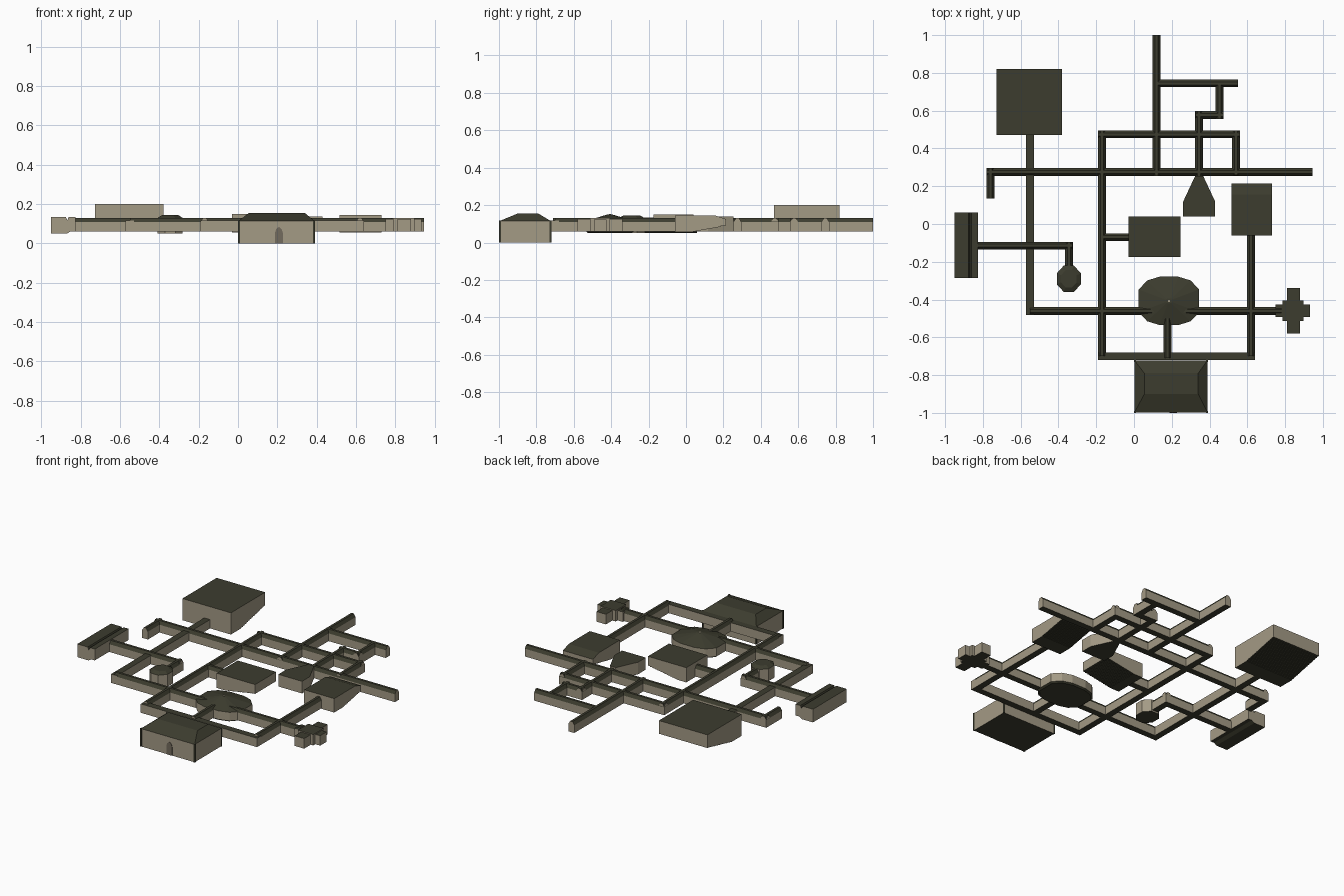
import bpy, bmesh, math
from mathutils import Vector

if "Cube" in bpy.data.objects:
    bpy.data.objects.remove(bpy.data.objects["Cube"])


def make_mat(name, rgb):
    m = bpy.data.materials.new(name)
    m.diffuse_color = (*rgb, 1)
    m.use_nodes = True
    m.node_tree.nodes["Principled BSDF"].inputs["Base Color"].default_value = m.diffuse_color
    return m


WALL = make_mat("tan wall", (0.37, 0.325, 0.235))
DARK = make_mat("dark olive roof and floor", (0.046, 0.046, 0.028))
DOOR = make_mat("brown door", (0.17, 0.145, 0.11))


def loft(name, loops, rule=None, mats=(WALL, DARK)):
    """Skin a stack of equal loops, cap both ends; tilted and level faces are dark."""
    bm = bmesh.new()
    rings = [[bm.verts.new(p) for p in loop] for loop in loops]
    n = len(rings[0])
    for a, b in zip(rings, rings[1:]):
        for i in range(n):
            bm.faces.new((a[i], a[(i + 1) % n], b[(i + 1) % n], b[i]))
    bm.faces.new(rings[0])
    bm.faces.new(rings[-1])
    bmesh.ops.recalc_face_normals(bm, faces=bm.faces[:])
    bm.normal_update()
    for f in bm.faces:
        f.material_index = int(abs(f.normal.z) > 0.3 or bool(rule and rule(f.calc_center_median())))
    me = bpy.data.meshes.new(name)
    bm.to_mesh(me)
    bm.free()
    for m in mats:
        me.materials.append(m)
    ob = bpy.data.objects.new(name, me)
    bpy.context.collection.objects.link(ob)
    return ob


def room(name, outline, levels):
    """Outline about its centre, given as (centre, points); levels are (z, scale)."""
    (cx, cy), pts = outline
    return loft(name, [[(cx + x * s, cy + y * s, z) for x, y in pts] for z, s in levels])


def corridor(name, x0, y0, x1, y1, flat=False):
    h, top = 0.021, 0.117 if flat else 0.13
    t = h if flat else 0.008
    prof = [(-h, 0.06), (h, 0.06), (h, 0.11), (t, top), (-t, top), (-h, 0.11)]
    if x0 == x1:
        loops = [[(x0 + a, y, z) for a, z in prof] for y in (y0, y1)]
    else:
        loops = [[(x, y0 + a, z) for a, z in prof] for x in (x0, x1)]
    return loft(name, loops)


def stair_room(name, x0, x1, y0, y1, z0, z1, top, flat, steps, axis, back_top=None):
    """Hall whose stepped floor climbs along the given axis."""
    s0, s1 = (y0, y1) if axis == 'y' else (x0, x1)
    back_top = back_top or top
    start = s0 + (s1 - s0) * flat
    prof = [(s0, top), (s0, z0)]
    for i in range(steps):
        s = start + (s1 - start) * i / steps
        prof += [(s, z0 + (z1 - z0) * i / steps), (s, z0 + (z1 - z0) * (i + 1) / steps)]
    prof += [(s1, z1), (s1, back_top)]
    if back_top != top:
        prof.append((s1 - 0.06, top))
    if axis == 'y':
        loops = [[(x, s, z) for s, z in prof] for x in (x0, x1)]
        inner = lambda c: y0 + 1e-4 < c.y < y1 - 1e-4 and x0 + 1e-4 < c.x < x1 - 1e-4
    else:
        loops = [[(s, y, z) for s, z in prof] for y in (y0, y1)]
        inner = lambda c: x0 + 1e-4 < c.x < x1 - 1e-4 and y0 + 1e-4 < c.y < y1 - 1e-4
    return loft(name, loops, inner)


def box(name, x0, x1, y0, y1, z0, z1, mats=(WALL, DARK)):
    return loft(name, [[(x0, y0, z), (x1, y0, z), (x1, y1, z), (x0, y1, z)] for z in (z0, z1)], None, mats)


# Corridors with chamfered roofs
for i, c in enumerate([
        (0.12, 0.255, 0.12, 1.0), (0.12, 0.745, 0.55, 0.745),
        (0.453, 0.557, 0.453, 0.745), (0.325, 0.578, 0.474, 0.578),
        (0.345, 0.24, 0.345, 0.599), (-0.19, 0.475, 0.56, 0.475),
        (0.54, 0.26, 0.54, 0.494), (-0.78, 0.275, 0.945, 0.275),
        (-0.76, 0.135, -0.76, 0.296), (-0.17, -0.70, -0.17, 0.494),
        (-0.17, -0.07, -0.02, -0.07), (-0.55, -0.46, 0.78, -0.46),
        (-0.83, -0.115, -0.325, -0.115), (-0.345, -0.24, -0.345, -0.095),
        (0.62, -0.70, 0.62, -0.05), (0.177, -0.71, 0.177, -0.5)]):
    corridor(f"corridor_{i + 1}", *c)

# Flat-roofed corridors
corridor("west_corridor", -0.55, -0.481, -0.55, 0.48, True)
corridor("south_corridor", -0.191, -0.70, 0.641, -0.70, True)

# Halls with tiered floors
stair_room("great_hall", -0.727, -0.38, 0.47, 0.82, 0.06, 0.115, 0.20, 0.3, 14, 'y')
stair_room("middle_hall", -0.03, 0.245, -0.175, 0.04, 0.055, 0.09, 0.15, 0.25, 12, 'x')
stair_room("east_hall", 0.515, 0.73, -0.06, 0.215, 0.055, 0.09, 0.145, 0.35, 12, 'y', 0.125)

# Entrance hall with hipped roof, corner posts and arched door
rect = lambda x0, x1, y0, y1, z: [(x0, y0, z), (x1, y0, z), (x1, y1, z), (x0, y1, z)]
loft("entrance_hall", [rect(0.003, 0.388, -0.997, -0.723, 0), rect(0.003, 0.388, -0.997, -0.723, 0.115),
                       rect(0.055, 0.34, -0.90, -0.79, 0.155)])
for x in (0.0, 0.381):
    for y in (-1.0, -0.73):
        box("corner_post", x, x + 0.01, y, y + 0.01, 0, 0.117, (DARK, DARK))
arch = [(0.188, 0), (0.228, 0), (0.228, 0.055), (0.222, 0.073), (0.208, 0.085), (0.194, 0.073), (0.188, 0.055)]
loft("arched_door", [[(x, y, z) for x, z in arch] for y in (-0.9995, -0.99)], None, (DOOR, DOOR))

# Round chamber with low conical roof and a small skylight
q = [(0.16, 0.06), (0.115, 0.108), (0.05, 0.128)]
ring = q + [(-x, y) for x, y in q[::-1]] + [(-x, -y) for x, y in q] + [(x, -y) for x, y in q[::-1]]
room("round_chamber", ((0.185, -0.407), ring), [(0.052, 0.93), (0.06, 1), (0.115, 1), (0.15, 0.1)])
box("skylight", 0.18, 0.19, -0.412, -0.402, 0.149, 0.152, (WALL, WALL))

# Small octagonal chamber
octo = [(0.069 * math.cos(math.radians(22.5 + 45 * i)), 0.076 * math.sin(math.radians(22.5 + 45 * i))) for i in range(8)]
room("octagon_chamber", ((-0.345, -0.29), octo), [(0.05, 1), (0.13, 1), (0.144, 0.65)])

# Funnel-shaped room
half = [(0.085, -0.075), (0.085, 0.003), (0.021, 0.14)]
room("funnel_room", ((0.345, 0.115), half + [(-x, y) for x, y in half[::-1]]), [(0.06, 1), (0.138, 1)])

# Cross-shaped chamber: two arms and a square core
box("cross_arm_long", 0.811, 0.879, -0.58, -0.34, 0.06, 0.125)
box("cross_arm_wide", 0.75, 0.932, -0.492, -0.425, 0.06, 0.124)
box("cross_core", 0.787, 0.897, -0.513, -0.406, 0.06, 0.13)

# Long western gallery with a grooved roof
prof = [(-0.95, 0.05), (-0.87, 0.05), (-0.85, 0.062), (-0.825, 0.062), (-0.825, 0.135),
        (-0.86, 0.135), (-0.868, 0.118), (-0.876, 0.135), (-0.95, 0.135)]
loft("west_gallery", [[(x, y, z) for x, z in prof] for y in (-0.285, 0.06)])
